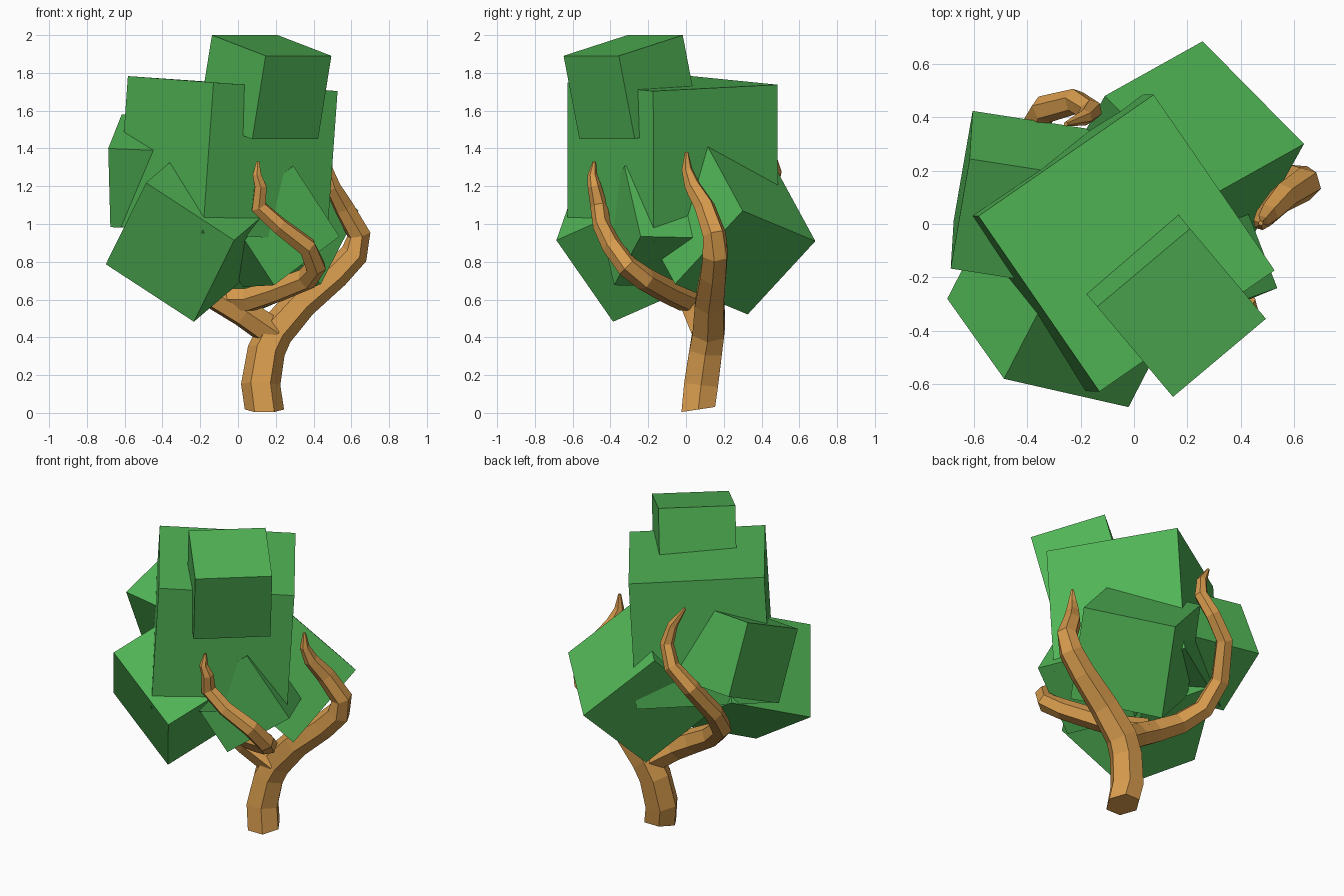
import bpy, bmesh
from math import cos, sin, tau
from mathutils import Vector

if "Cube" in bpy.data.objects:
    bpy.data.objects.remove(bpy.data.objects["Cube"])


def material(name, colour):
    m = bpy.data.materials.new(name)
    m.diffuse_color = colour
    m.use_nodes = True
    m.node_tree.nodes["Principled BSDF"].inputs["Base Color"].default_value = m.diffuse_color
    return m


LEAF = material("leaf_green", (0.082, 0.46, 0.093, 1))
WOOD = material("bark_brown", (0.68, 0.33, 0.075, 1))


def finish(bm, name, mat):
    bmesh.ops.recalc_face_normals(bm, faces=bm.faces)
    me = bpy.data.meshes.new(name)
    bm.to_mesh(me)
    bm.free()
    me.materials.append(mat)
    bpy.context.collection.objects.link(bpy.data.objects.new(name, me))


def leaf_cube(name, corner, a, b, size):
    """Cube from one corner and the directions of two of its edges."""
    a = Vector(a).normalized()
    c = a.cross(Vector(b)).normalized()
    b = c.cross(a)
    bm = bmesh.new()
    bmesh.ops.create_cube(bm, size=1)
    for v in bm.verts:
        p = (v.co + Vector((.5, .5, .5))) * size
        v.co = Vector(corner) + a * p.x + b * p.y + c * p.z
    finish(bm, name, LEAF)


def branch(name, path, start=None, sides=6):
    """Tapered six-sided tube through (x, y, z, radius) points."""
    pts = [Vector(p[:3]) for p in path]
    bm = bmesh.new()
    rings, side = [], Vector((1, 0, 0))
    for i, p in enumerate(pts):
        t = (pts[min(i + 1, len(pts) - 1)] - pts[max(i - 1, 0)]).normalized()
        if i == 0 and start:
            t = Vector(start).normalized()
        side = (side - t * side.dot(t)).normalized()
        up = t.cross(side)
        r = path[i][3]
        rings.append([bm.verts.new(p + r * (side * cos(k * tau / sides) + up * sin(k * tau / sides)))
                      for k in range(sides)])
    for r0, r1 in zip(rings, rings[1:]):
        for k in range(sides):
            j = (k + 1) % sides
            bm.faces.new((r0[k], r0[j], r1[j], r1[k]))
    bm.faces.new(rings[0])
    bm.faces.new(rings[-1])
    finish(bm, name, WOOD)


# Foliage blocks
leaf_cube("foliage_main", (-.583, .03, 1.783), (.65, .45, -.045), (.455, -.65, -.034), .80)
leaf_cube("foliage_top", (-.138, -.31, 2.0), (.345, .29, 0), (.29, -.335, -.11), .455)
leaf_cube("foliage_front_left", (-.70, -.28, .787), (.21, -.296, .425), (.465, -.104, -.307), .567)
leaf_cube("foliage_left", (-.687, -.167, 1.40), (.011, .177, -.41), (.071, .408, .19), .454)
leaf_cube("foliage_back_right", (.637, .30, 1.07), (-.378, .383, -.16), (-.197, -.355, -.385), .564)
leaf_cube("foliage_front_right", (.537, -.24, .934), (-.345, -.14, -.257), (-.245, -.087, .367), .454)

# Trunk running into the right branch
branch("trunk_and_right_branch", [
    (.14, .065, .018, .104), (.12, .08, .15, .104), (.15, .105, .33, .1), (.198, .12, .43, .097),
    (.335, .125, .585, .088), (.515, .145, .735, .078), (.615, .155, .84, .074), (.64, .15, .945, .064),
    (.56, .10, 1.09, .056), (.50, .035, 1.20, .044), (.475, .005, 1.29, .029), (.475, .003, 1.38, .009)],
    start=(0, -.15, 1))

# Branch that leaves to the left and curls up at the back
branch("back_left_branch", [
    (.19, .11, .42, .085), (.03, .06, .53, .08), (-.10, .06, .605, .076), (-.26, .10, .70, .07),
    (-.38, .18, .81, .064), (-.41, .30, .96, .059), (-.335, .43, 1.15, .054), (-.22, .46, 1.27, .048),
    (-.16, .425, 1.39, .042), (-.185, .40, 1.51, .031), (-.255, .375, 1.625, .009)])

# Branch that sweeps round to the front
branch("front_branch", [
    (-.05, .06, .60, .068), (.06, .0, .60, .068), (.20, -.10, .645, .065), (.365, -.22, .71, .062),
    (.41, -.31, .775, .059), (.365, -.39, .88, .054), (.22, -.445, .99, .048), (.11, -.46, 1.09, .046),
    (.12, -.485, 1.20, .036), (.10, -.495, 1.26, .026), (.105, -.485, 1.33, .009)])
